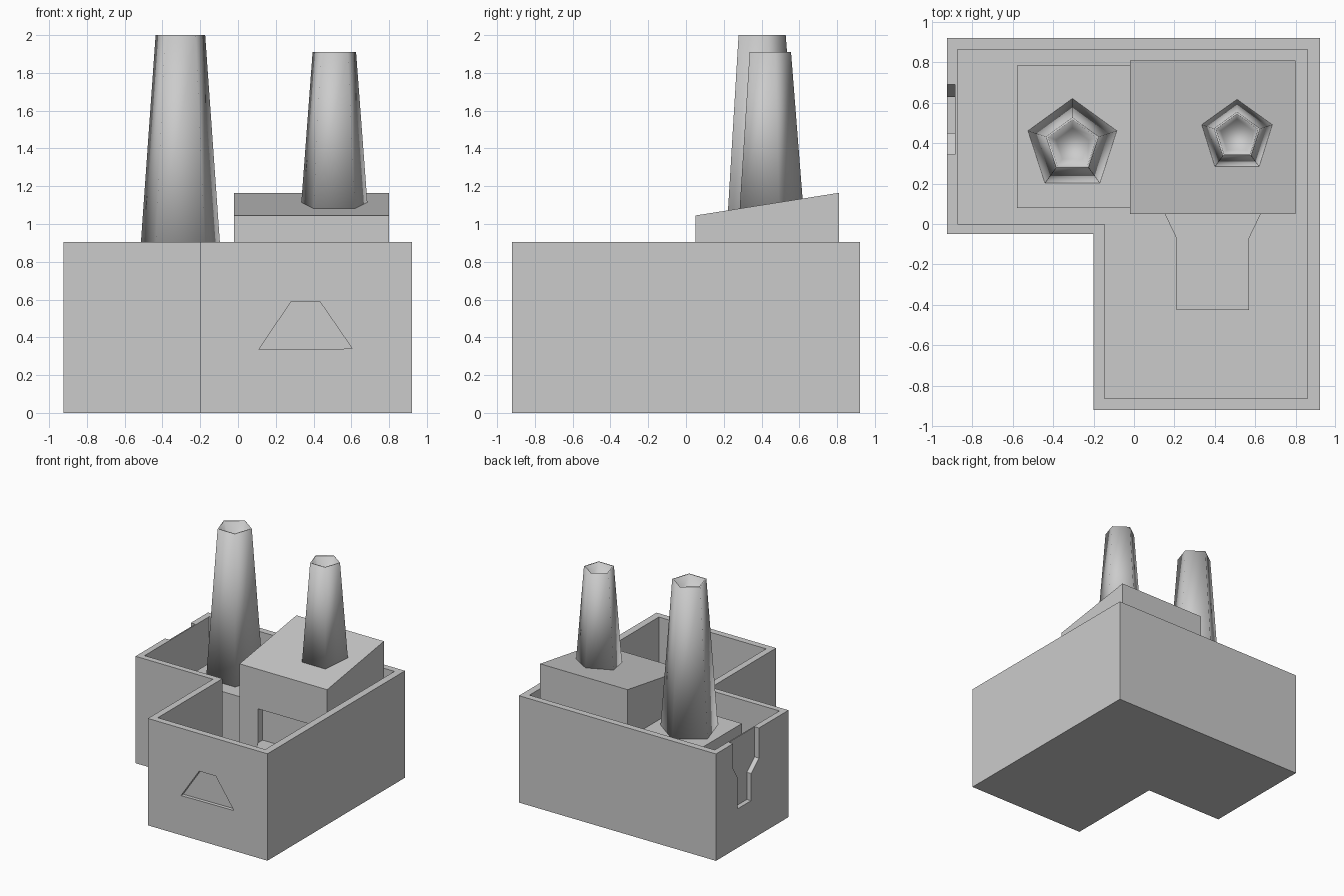
import bpy, bmesh
from math import cos, sin, radians

if "Cube" in bpy.data.objects:
    bpy.data.objects.remove(bpy.data.objects["Cube"])


def mesh_object(name, bm):
    bmesh.ops.recalc_face_normals(bm, faces=bm.faces)
    me = bpy.data.meshes.new(name)
    bm.to_mesh(me)
    bm.free()
    ob = bpy.data.objects.new(name, me)
    bpy.context.collection.objects.link(ob)
    return ob


def prism(name, pts, push):
    """Extrude a closed 3D outline along the push vector."""
    bm = bmesh.new()
    a = [bm.verts.new(p) for p in pts]
    b = [bm.verts.new([c + d for c, d in zip(p, push)]) for p in pts]
    bm.faces.new(a)
    bm.faces.new(b)
    n = len(pts)
    for i in range(n):
        j = (i + 1) % n
        bm.faces.new((a[i], a[j], b[j], b[i]))
    return mesh_object(name, bm)


def cut(target, cutter):
    mod = target.modifiers.new("cut", 'BOOLEAN')
    mod.operation = 'DIFFERENCE'
    mod.solver = 'EXACT'
    mod.object = cutter
    bpy.context.view_layer.objects.active = target
    bpy.ops.object.modifier_apply(modifier=mod.name)
    bpy.data.objects.remove(cutter)


def ell(x0, x1, x2, y0, y1, y2, z):
    """L-shaped outline with the missing quarter at front left."""
    return [(x1, y0, z), (x2, y0, z), (x2, y2, z), (x0, y2, z), (x0, y1, z), (x1, y1, z)]


def chimney(name, cx, cy, z0, z1, r0, r1):
    """Tapered pentagonal stack with a sunken cup at the top."""
    rings = [(r0, z0), (r1, z1), (r1 - 0.012, z1), (0.085, z1 - 0.15)]
    bm = bmesh.new()
    loops = [[bm.verts.new((cx + r * cos(radians(90 + 72 * k)),
                            cy + r * sin(radians(90 + 72 * k)), z)) for k in range(5)]
             for r, z in rings]
    for lo, hi in zip(loops, loops[1:]):
        for k in range(5):
            m = (k + 1) % 5
            bm.faces.new((lo[k], lo[m], hi[m], hi[k]))
    bm.faces.new(loops[0])
    bm.faces.new(loops[-1])
    ob = mesh_object(name, bm)
    ob.data.shade_smooth()
    return ob


FLOOR, RIM = 0.055, 0.905

# Open L-shaped shell
shell = prism("outer_shell", ell(-0.925, -0.2, 0.92, -0.92, -0.05, 0.92, 0), (0, 0, RIM))
cut(shell, prism("pocket", ell(-0.875, -0.145, 0.86, -0.865, 0, 0.865, FLOOR), (0, 0, 1)))

# Keyhole-shaped recess in the left wall
key = [(0.69, 1.0), (0.69, 0.69), (0.63, 0.59), (0.63, 0.33),
       (0.45, 0.33), (0.45, 0.56), (0.345, 0.65), (0.345, 1.0)]
cut(shell, prism("key_cutter", [(-1.0, y, z) for y, z in key], (0.115, 0, 0)))

# Trapezoid recess in the front wall
trap = [(0.11, 0.335), (0.605, 0.34), (0.435, 0.587), (0.28, 0.587)]
cut(shell, prism("trapezoid_cutter", [(x, -1.0, z) for x, z in trap], (0, 0.11, 0)))

# Low flat block
prism("low_block", [(-0.58, 0.08, FLOOR), (-0.02, 0.08, FLOOR),
                    (-0.02, 0.785, FLOOR), (-0.58, 0.785, FLOOR)], (0, 0, 0.75 - FLOOR))

# Tall block with sloping roof and a doorway
tall = prism("sloped_block", [(-0.02, 0.05, FLOOR), (-0.02, 0.81, FLOOR),
                              (-0.02, 0.81, 1.165), (-0.02, 0.05, 1.045)], (0.82, 0, 0))
cut(tall, prism("door_cutter", [(0.15, 0, 0.42), (0.63, 0, 0.42),
                                (0.63, 0, 0.71), (0.15, 0, 0.71)], (0, 0.115, 0)))

# Flared ledge in front of the doorway
ledge = [(0.21, -0.425), (0.57, -0.425), (0.57, -0.07), (0.63, 0.055), (0.15, 0.055), (0.21, -0.07)]
prism("ledge", [(x, y, 0.32) for x, y in ledge], (0, 0, 0.1))

# Two chimneys
chimney("tall_chimney", -0.305, 0.39, 0.74, 2.0, 0.232, 0.138)
chimney("short_chimney", 0.51, 0.435, 1.06, 1.91, 0.188, 0.121)
